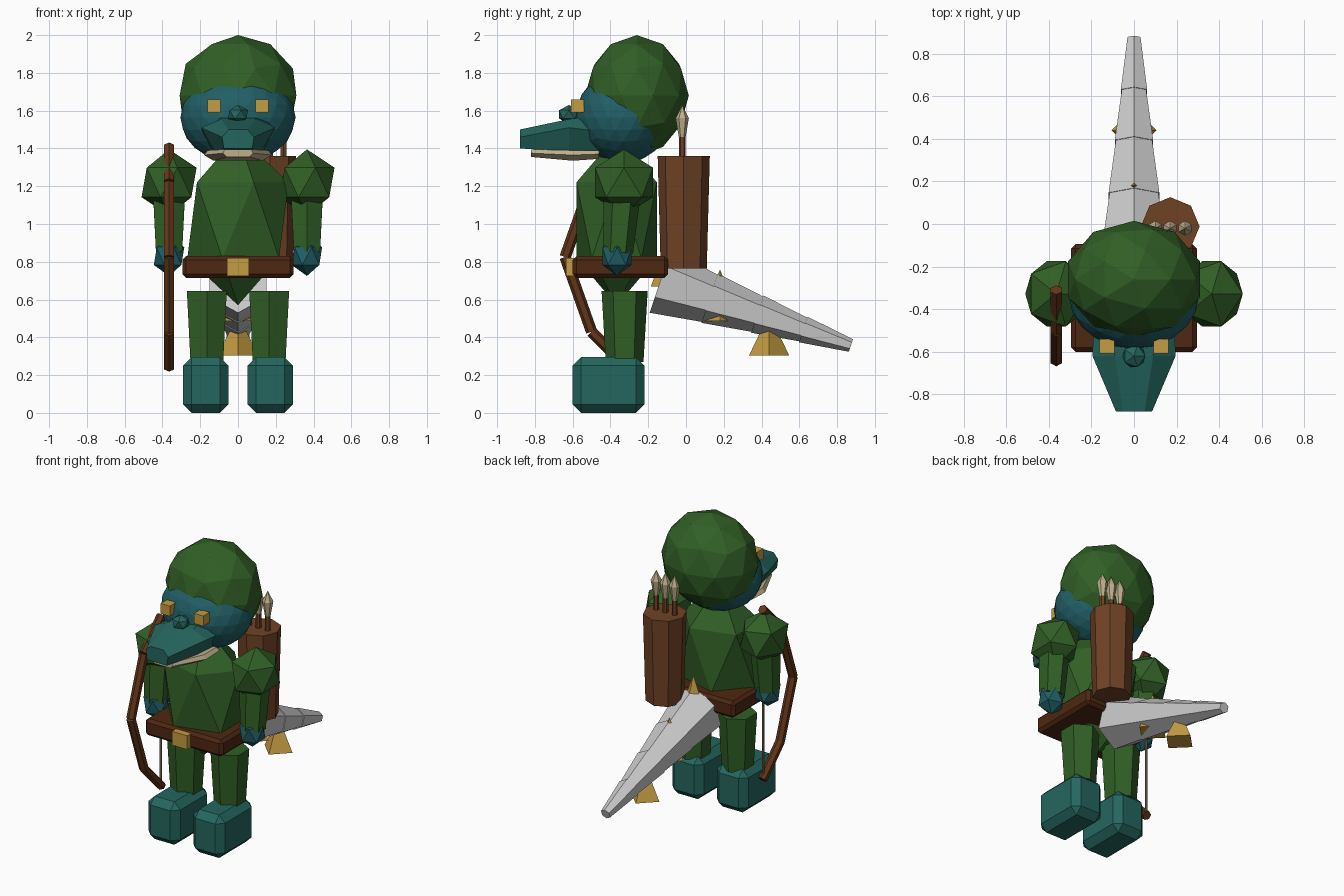
import bpy, bmesh, math
from mathutils import Vector

if "Cube" in bpy.data.objects:
    bpy.data.objects.remove(bpy.data.objects["Cube"])


def material(name, hex_code):
    def lin(c):
        c /= 255
        return c / 12.92 if c <= 0.04045 else ((c + 0.055) / 1.055) ** 2.4
    m = bpy.data.materials.new(name)
    m.diffuse_color = [lin(int(hex_code[i:i + 2], 16)) for i in (0, 2, 4)] + [1]
    m.use_nodes = True
    m.node_tree.nodes["Principled BSDF"].inputs["Base Color"].default_value = m.diffuse_color
    return m


GREEN = material("cloth green", "315F26")
SKIN = material("skin teal", "215F66")
TEAL = material("boot teal", "25665F")
BELT = material("dark leather", "4E2712")
LEATHER = material("quiver leather", "6E4225")
WOOD = material("bow wood", "623519")
GOLD = material("gold", "C59C42")
SILVER = material("tail grey", "CACACA")
BONE = material("bone", "BFB08C")
STRING = material("string", "8C7D69")


def finish(name, bm, mat):
    bmesh.ops.recalc_face_normals(bm, faces=bm.faces)
    me = bpy.data.meshes.new(name)
    bm.to_mesh(me)
    bm.free()
    me.materials.append(mat)
    ob = bpy.data.objects.new(name, me)
    bpy.context.collection.objects.link(ob)
    return ob


def ico(name, mat, center, radii, sub=1):
    bm = bmesh.new()
    bmesh.ops.create_icosphere(bm, subdivisions=sub, radius=1)
    bmesh.ops.scale(bm, vec=radii, verts=bm.verts)
    bmesh.ops.translate(bm, vec=center, verts=bm.verts)
    return finish(name, bm, mat)


def box(name, mat, lo, hi, bevel=0):
    lo, hi = Vector(lo), Vector(hi)
    bm = bmesh.new()
    bmesh.ops.create_cube(bm, size=1)
    bmesh.ops.scale(bm, vec=hi - lo, verts=bm.verts)
    bmesh.ops.translate(bm, vec=(lo + hi) / 2, verts=bm.verts)
    if bevel:
        bmesh.ops.bevel(bm, geom=bm.edges[:], offset=bevel, segments=1, affect='EDGES')
    return finish(name, bm, mat)


def cone(name, mat, a, b, r1, r2, sides=6):
    """Tapered prism running from point a to point b."""
    a, b = Vector(a), Vector(b)
    bm = bmesh.new()
    bmesh.ops.create_cone(bm, cap_ends=True, segments=sides, radius1=r1, radius2=r2,
                          depth=(b - a).length)
    d = b - a
    if abs(d.x) < 1e-6:  # stay in the side plane so a corner points up
        turn = Vector((0, 0, 1)).rotation_difference(d)
        bmesh.ops.rotate(bm, matrix=turn.to_matrix(), verts=bm.verts)
    bmesh.ops.translate(bm, vec=(a + b) / 2, verts=bm.verts)
    return finish(name, bm, mat)


def loft(name, mat, sections):
    """Hexagonal sections along y: (y, half width, bottom half, top half, z bottom, z mid, z top)."""
    bm = bmesh.new()
    rings = []
    for y, w, wb, wt, zb, zm, zt in sections:
        pts = [(-w, zm), (-wb, zb), (wb, zb), (w, zm), (wt, zt), (-wt, zt)]
        rings.append([bm.verts.new((x, y, z)) for x, z in pts])
    for r, s in zip(rings, rings[1:]):
        for i in range(6):
            j = (i + 1) % 6
            bm.faces.new((r[i], r[j], s[j], s[i]))
    bm.faces.new(rings[0])
    bm.faces.new(rings[-1])
    return finish(name, bm, mat)


# Head and hood
ico("hood", GREEN, (0, -0.26, 1.68), (0.325, 0.275, 0.32), 2)
ico("head", SKIN, (0, -0.335, 1.565), (0.305, 0.25, 0.245), 3)
loft("snout", TEAL, [(-0.88, 0.085, 0.075, 0.05, 1.40, 1.46, 1.50),
                     (-0.62, 0.195, 0.12, 0.09, 1.385, 1.51, 1.555),
                     (-0.45, 0.19, 0.13, 0.10, 1.375, 1.49, 1.58)])
loft("jaw", BONE, [(-0.82, 0.08, 0.06, 0.07, 1.355, 1.375, 1.395),
                   (-0.60, 0.18, 0.13, 0.16, 1.335, 1.365, 1.39),
                   (-0.46, 0.18, 0.13, 0.16, 1.345, 1.37, 1.39)])
ico("nose", TEAL, (0, -0.62, 1.58), (0.06, 0.06, 0.05))

# Torso and belt
ico("torso", GREEN, (0, -0.367, 1.02), (0.3, 0.25, 0.45))
box("belt", BELT, (-0.295, -0.6, 0.715), (0.295, -0.095, 0.83), 0.02)
box("buckle", GOLD, (-0.058, -0.635, 0.725), (0.058, -0.59, 0.82))

# Paired parts
for side, s in (("left", -1), ("right", 1)):
    box(side + "_eye", GOLD, (s * 0.127 - 0.035, -0.608, 1.59), (s * 0.127 + 0.035, -0.54, 1.66))
    ico(side + "_shoulder", GREEN, (s * 0.365, -0.328, 1.22), (0.163, 0.18, 0.175))
    cone(side + "_arm", GREEN, (s * 0.365, -0.36, 0.85), (s * 0.365, -0.335, 1.2), 0.08, 0.1)
    ico(side + "_hand", SKIN, (s * 0.365, -0.365, 0.83), (0.09, 0.09, 0.105))
    cone(side + "_leg", GREEN, (s * 0.165, -0.325, 0.27), (s * 0.165, -0.325, 0.645), 0.1, 0.122)
    box(side + "_boot", TEAL, (s * 0.17 - 0.12, -0.6, 0), (s * 0.17 + 0.12, -0.22, 0.295), 0.045)

# Segmented tail with spikes
start, end = Vector((0, -0.137, 0.695)), Vector((0, 0.873, 0.357))
cuts = [0, 0.27, 0.52, 0.76, 1]
for i, (t, u) in enumerate(zip(cuts, cuts[1:])):
    cone(f"tail_segment_{i + 1}", SILVER, start.lerp(end, max(0, t - 0.01)), start.lerp(end, u),
         0.17 - 0.135 * t + 0.004, 0.17 - 0.135 * u - 0.003 * (i < 3))
for i, (y, z, h) in enumerate([(-0.08, 0.67, 0.28), (0.18, 0.487, 0.273), (0.44, 0.305, 0.22)]):
    cone(f"tail_spike_{i + 1}", GOLD, (0, y, z), (0, y, z + h), 0.106, 0, 4)

# Quiver and arrows
cone("quiver", LEATHER, (0.17, -0.012, 0.765), (0.17, -0.012, 1.36), 0.122, 0.138, 8)
for i, x in enumerate((0.1, 0.17, 0.24)):
    cone(f"arrow_shaft_{i + 1}", LEATHER, (x, -0.02, 1.2), (x, -0.02, 1.48), 0.018, 0.018)
    cone(f"arrow_base_{i + 1}", BONE, (x, -0.02, 1.46), (x, -0.02, 1.56), 0.018, 0.035)
    cone(f"arrow_tip_{i + 1}", BONE, (x, -0.02, 1.56), (x, -0.02, 1.63), 0.035, 0)

# Bow and string
path = [(-0.31, 1.41), (-0.5, 1.22), (-0.64, 0.825), (-0.5, 0.43), (-0.31, 0.24)]
for i, (p, q) in enumerate(zip(path, path[1:])):
    cone(f"bow_limb_{i + 1}", WOOD, (-0.365, *p), (-0.365, *q), 0.03, 0.03)
cone("bow_string", STRING, (-0.365, -0.315, 0.245), (-0.365, -0.315, 1.405), 0.008, 0.008)
